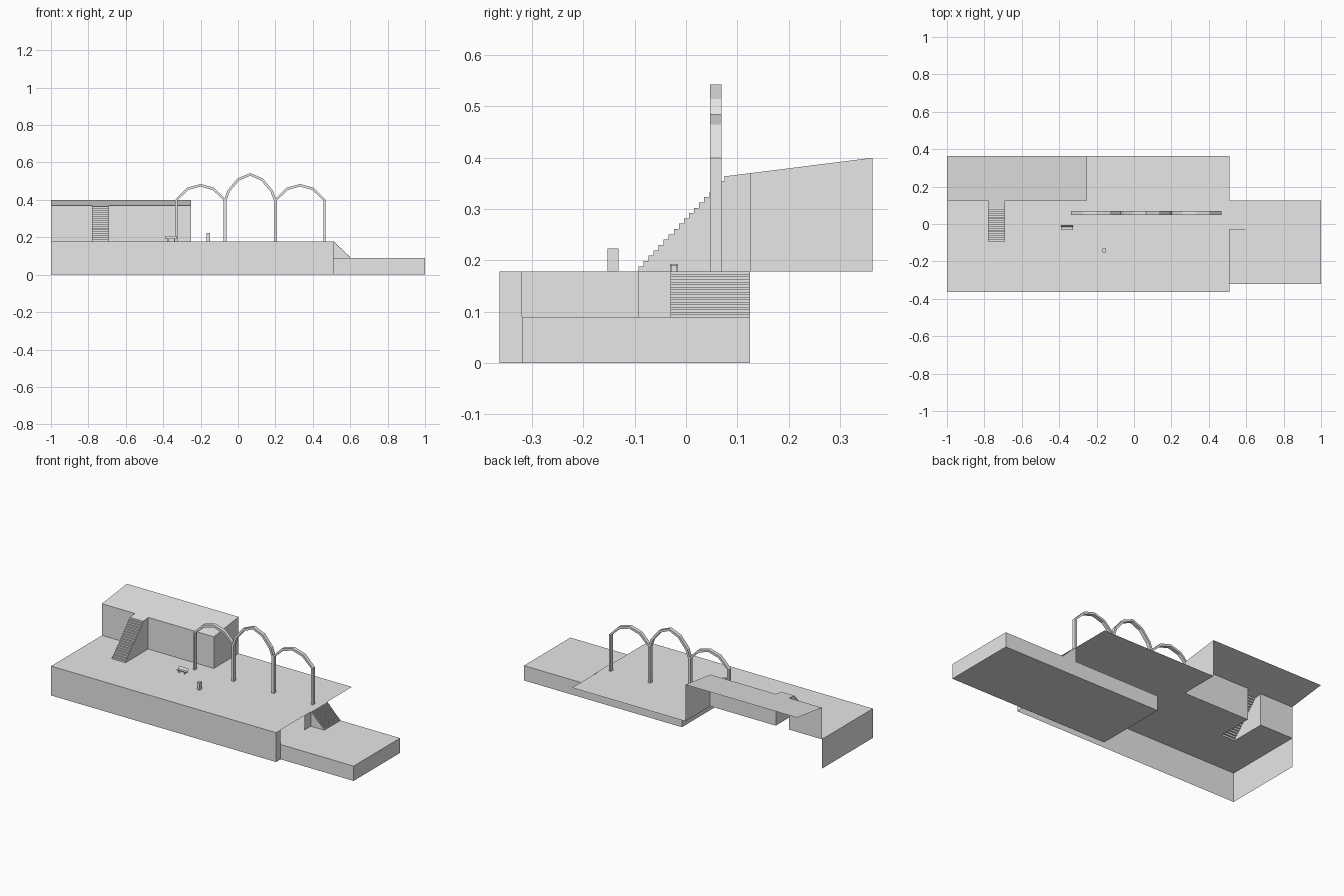
import bpy, bmesh, math
from mathutils import Vector

if "Cube" in bpy.data.objects:
    bpy.data.objects.remove(bpy.data.objects["Cube"])

grey = bpy.data.materials.new("plain_grey")
grey.diffuse_color = (0.8, 0.8, 0.8, 1)
grey.use_nodes = True
grey.node_tree.nodes["Principled BSDF"].inputs["Base Color"].default_value = grey.diffuse_color


def make(name, polys, recalc=False):
    """Mesh object from polygons, welding shared corners."""
    bm = bmesh.new()
    for poly in polys:
        bm.faces.new([bm.verts.new(p) for p in poly])
    bmesh.ops.remove_doubles(bm, verts=bm.verts, dist=1e-5)
    if recalc:
        bmesh.ops.recalc_face_normals(bm, faces=bm.faces)
    me = bpy.data.meshes.new(name)
    bm.to_mesh(me)
    bm.free()
    me.materials.append(grey)
    ob = bpy.data.objects.new(name, me)
    bpy.context.collection.objects.link(ob)
    return ob


def flat(x0, x1, y0, y1, z):
    return [(x0, y0, z), (x1, y0, z), (x1, y1, z), (x0, y1, z)]


def wall_y(x0, x1, y, z0, z1):
    return [(x0, y, z0), (x1, y, z0), (x1, y, z1), (x0, y, z1)]


def wall_x(x, y0, y1, z0, z1):
    return [(x, y0, z0), (x, y1, z0), (x, y1, z1), (x, y0, z1)]


def box(x0, x1, y0, y1, z0, z1):
    return [flat(x0, x1, y0, y1, z1), flat(x0, x1, y0, y1, z0)[::-1],
            wall_y(x0, x1, y0, z0, z1), wall_y(x0, x1, y1, z0, z1)[::-1],
            wall_x(x1, y0, y1, z0, z1), wall_x(x0, y0, y1, z0, z1)[::-1]]


def step_line(u0, z0, u1, z1, n):
    """Zigzag of n risers and treads climbing from (u0, z0) to (u1, z1)."""
    pts = [(u0, z0)]
    for i in range(n):
        z = z0 + (z1 - z0) * (i + 1) / n
        pts.append((u0 + (u1 - u0) * i / n, z))
        pts.append((u0 + (u1 - u0) * (i + 1) / n, z))
    return pts


def stair(name, line, corner, a, b, place):
    """Sheet of steps between a and b with a cheek on each side."""
    polys = [[place(a, *p), place(b, *p), place(b, *q), place(a, *q)]
             for p, q in zip(line, line[1:])]
    cheek = line + [corner]
    polys.append([place(a, *p) for p in cheek][::-1])
    polys.append([place(b, *p) for p in cheek])
    make(name, polys, True)


W, E, S, N = -1.0, 0.51, -0.363, 0.363   # upper deck limits
MID, TOP, LOW = 0.125, 0.178, 0.09       # building front, deck heights
SX0, SX1, SY = -0.78, -0.69, -0.093      # stairwell
BX = -0.25                               # building right end

# Upper deck, open below the stair and the building
make("upper_deck", [
    flat(W, SX0, S, SY, TOP), flat(SX0, SX1, S, SY, TOP), flat(SX1, BX, S, SY, TOP),
    flat(BX, E, S, SY, TOP), flat(W, SX0, SY, MID, TOP), flat(SX1, BX, SY, MID, TOP),
    flat(BX, E, SY, MID, TOP), flat(BX, E, MID, N, TOP)])
make("deck_walls", [
    wall_y(W, E, S, 0, TOP),
    wall_x(W, S, MID, 0, TOP)[::-1],
    wall_x(E, S, -0.32, 0, TOP),
    wall_x(E, SY, -0.03, LOW, TOP)])

# Lower deck continues underneath the upper one
make("lower_deck", box(-0.06, 1.0, -0.32, MID, 0, LOW))

# Building: front wall with stair opening, right wall, sloping roof
make("building_walls", [
    wall_y(W, SX0, MID, TOP, 0.37), wall_y(SX1, BX, MID, TOP, 0.37),
    [(BX, MID, TOP), (BX, N, TOP), (BX, N, 0.40), (BX, MID, 0.37)]])
make("building_roof", [[(W, MID, 0.37), (BX, MID, 0.37), (BX, N, 0.40), (W, N, 0.40)]])

# Stairs
stair("roof_stair", step_line(SY, TOP, 0.085, 0.365, 18) + [(MID, 0.37)],
      (MID, TOP), SX0, SX1, lambda s, u, z: (s, u, z))
stair("lower_stair", step_line(0.60, LOW, E, TOP, 18),
      (E, LOW), -0.03, MID, lambda s, u, z: (u, s, z))

# Arcade: four posts carrying three faceted arches
Y0, Y1, SPRING = 0.047, 0.069, 0.40
for i, (x, half) in enumerate([(-0.33, 0.006), (-0.07, 0.008), (0.20, 0.008), (0.463, 0.006)]):
    make("arch_post_%d" % (i + 1), box(x - half, x + half, Y0, Y1, TOP, SPRING))


def arch(name, cx, half, heights):
    """Faceted arch; heights lists (share of half span, z) from spring to crown."""
    right = [(cx + half * f, z) for f, z in heights]
    left = [(2 * cx - x, z) for x, z in right]
    path = [Vector(p) for p in left + right[-2::-1]]
    t = 0.007
    outer, inner = [], []
    for k, p in enumerate(path):
        d = (path[min(k + 1, len(path) - 1)] - path[max(k - 1, 0)]).normalized()
        n = Vector((-d.y, d.x))
        if k in (0, len(path) - 1):
            n = Vector((-1 if k == 0 else 1, 0))
        outer.append(p + n * t)
        inner.append(p - n * t)
    polys = []
    for k in range(len(path) - 1):
        a, b, c, d = outer[k], outer[k + 1], inner[k + 1], inner[k]
        for y in (Y0, Y1):
            polys.append([(v.x, y, v.y) for v in (a, b, c, d)])
        for p, q in ((a, b), (d, c)):
            polys.append([(p.x, Y0, p.y), (q.x, Y0, q.y), (q.x, Y1, q.y), (p.x, Y1, p.y)])
    for k in (0, -1):
        p, q = outer[k], inner[k]
        polys.append([(p.x, Y0, p.y), (q.x, Y0, q.y), (q.x, Y1, q.y), (p.x, Y1, p.y)])
    make(name, polys, True)


side = [(1, SPRING), (0.53, 0.459), (0, 0.478)]
arch("left_arch", -0.20, 0.129, side)
arch("centre_arch", 0.065, 0.132, [(1, SPRING), (0.88, 0.446), (0.48, 0.509), (0, 0.536)])
arch("right_arch", 0.332, 0.129, side)

# Bench: seat, slanted back and legs
make("bench_seat", box(-0.39, -0.325, -0.031, -0.016, 0.19, 0.193))
make("bench_back", [[(-0.39, -0.016, 0.193), (-0.325, -0.016, 0.193),
                     (-0.325, -0.009, 0.208), (-0.39, -0.009, 0.208)]])
for i, x in enumerate((-0.375, -0.34)):
    for j, y in enumerate((-0.029, -0.018)):
        make("bench_leg_%d" % (2 * i + j + 1), box(x - 0.003, x + 0.003, y - 0.001, y + 0.001, TOP, 0.19))

# Litter bin
make("litter_bin", box(-0.168, -0.15, -0.153, -0.132, TOP, 0.223))
